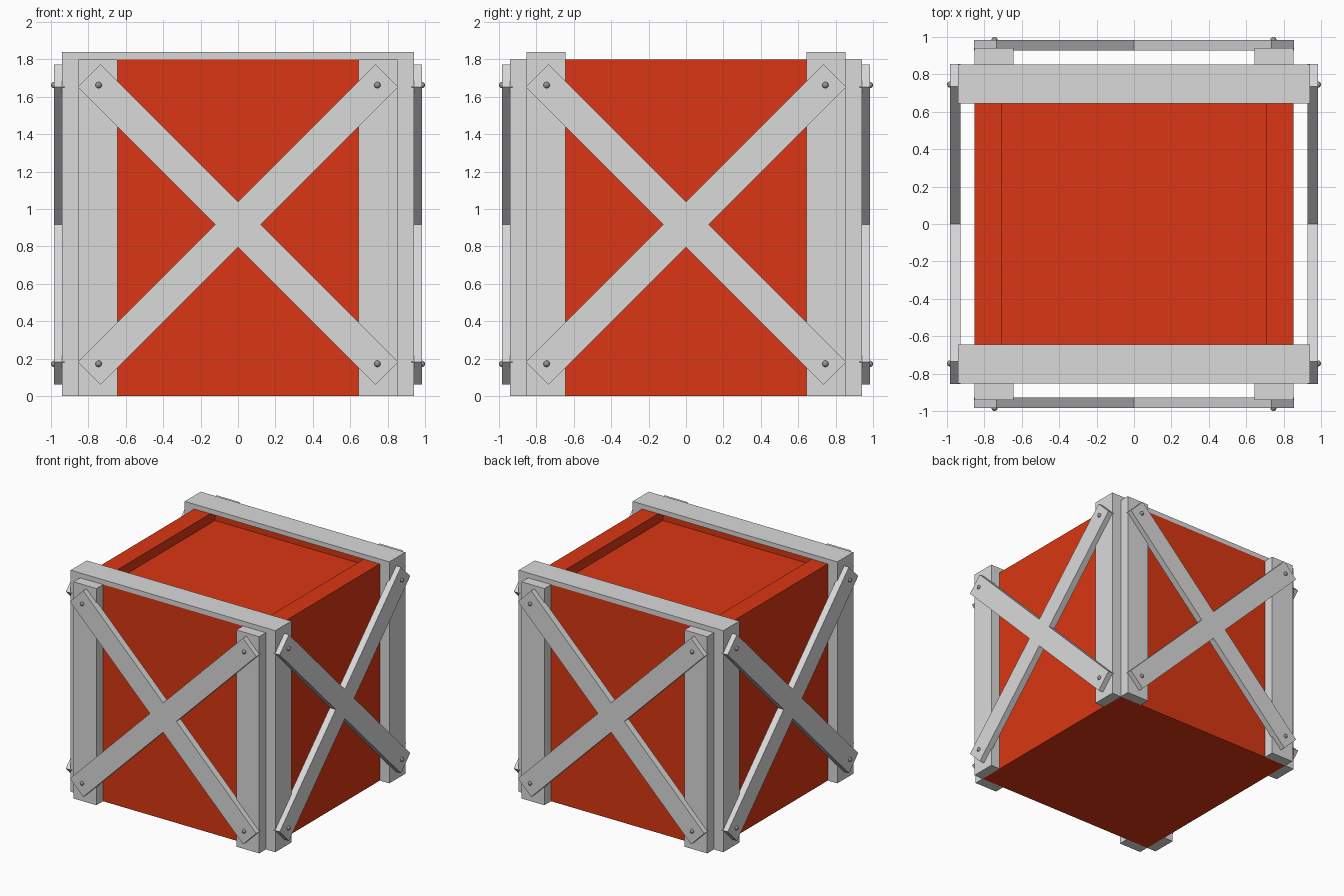
import bpy, bmesh
from math import pi
from mathutils import Matrix, Vector

cube = bpy.data.objects.get("Cube")
if cube:
    bpy.data.objects.remove(cube, do_unlink=True)


def material(name, colour):
    mat = bpy.data.materials.new(name)
    mat.use_nodes = True
    mat.diffuse_color = (*colour, 1)
    mat.node_tree.nodes["Principled BSDF"].inputs["Base Color"].default_value = (*colour, 1)
    return mat


RED = material("red_panel", (0.7, 0.037, 0.0065))
GREY = material("light_grey_frame", (0.7, 0.7, 0.7))
BOLT = material("dark_grey_bolt", (0.3, 0.3, 0.3))

HALF = 0.853      # half width of the crate body
INNER = 0.643     # inner edge of the posts and rim
POST = 0.94       # outer face of the posts
HEIGHT = 1.8
MID = 0.917       # height of the brace crossing


def finish(bm, name, mat, turn=0.0):
    bmesh.ops.rotate(bm, verts=bm.verts, matrix=Matrix.Rotation(turn, 3, "Z"))
    bmesh.ops.recalc_face_normals(bm, faces=bm.faces)
    mesh = bpy.data.meshes.new(name)
    bm.to_mesh(mesh)
    bm.free()
    mesh.materials.append(mat)
    obj = bpy.data.objects.new(name, mesh)
    bpy.context.collection.objects.link(obj)
    return obj


def box(low, high):
    bm = bmesh.new()
    low, high = Vector(low), Vector(high)
    bmesh.ops.create_cube(bm, size=1)
    bmesh.ops.scale(bm, vec=high - low, verts=bm.verts)
    bmesh.ops.translate(bm, vec=(low + high) / 2, verts=bm.verts)
    return bm


# Crate body with a shallow recess in the top
bm = box((-HALF, -HALF, 0), (HALF, HALF, HEIGHT))
top = max(bm.faces, key=lambda f: f.calc_center_median().z)
bmesh.ops.inset_region(bm, faces=[top], thickness=HALF - INNER)
floor = bmesh.ops.extrude_discrete_faces(bm, faces=[top])["faces"][0]
bmesh.ops.translate(bm, vec=(0, 0, -0.08), verts=floor.verts)
finish(bm, "crate_body", RED)

# Top beams across the front and back
for side, turn in (("front", 0), ("back", pi)):
    finish(box((-POST, -HALF, HEIGHT), (POST, -INNER, HEIGHT + 0.04)),
           side + "_top_beam", GREY, turn)


def brace():
    """One X-shaped plate in front of the posts."""
    w, l = 0.086, 1.125
    bm = bmesh.new()
    verts = []
    for k in range(4):
        spin = Matrix.Rotation(pi / 4 + k * pi / 2, 3, "Y")
        for x, z in ((l, w), (l, -w), (w, -w)):
            verts.append(bm.verts.new(spin @ Vector((x, 0, z)) + Vector((0, -0.928, MID))))
    face = bm.faces.new(verts)
    out = bmesh.ops.extrude_face_region(bm, geom=[face])["geom"]
    moved = [v for v in out if isinstance(v, bmesh.types.BMVert)]
    bmesh.ops.translate(bm, vec=(0, -0.055, 0), verts=moved)
    return bm


# Posts, cross brace and bolts on each of the four sides
for k, side in enumerate(("front", "left", "back", "right")):
    turn = k * pi / 2
    for n, x in enumerate((-HALF, INNER)):
        finish(box((x, -POST, 0), (x + HALF - INNER, -HALF, HEIGHT)),
               f"{side}_post_{n + 1}", GREY, turn)
    finish(brace(), side + "_cross_brace", GREY, turn)

    bm = bmesh.new()
    for sx in (-1, 1):
        for sz in (-1, 1):
            spot = Matrix.Translation((sx * 0.745, -0.983, MID + sz * 0.745))
            bmesh.ops.create_uvsphere(bm, u_segments=12, v_segments=8, radius=0.017, matrix=spot)
    bolts = finish(bm, side + "_bolts", BOLT, turn)
    bolts.data.polygons.foreach_set("use_smooth", [True] * len(bolts.data.polygons))
